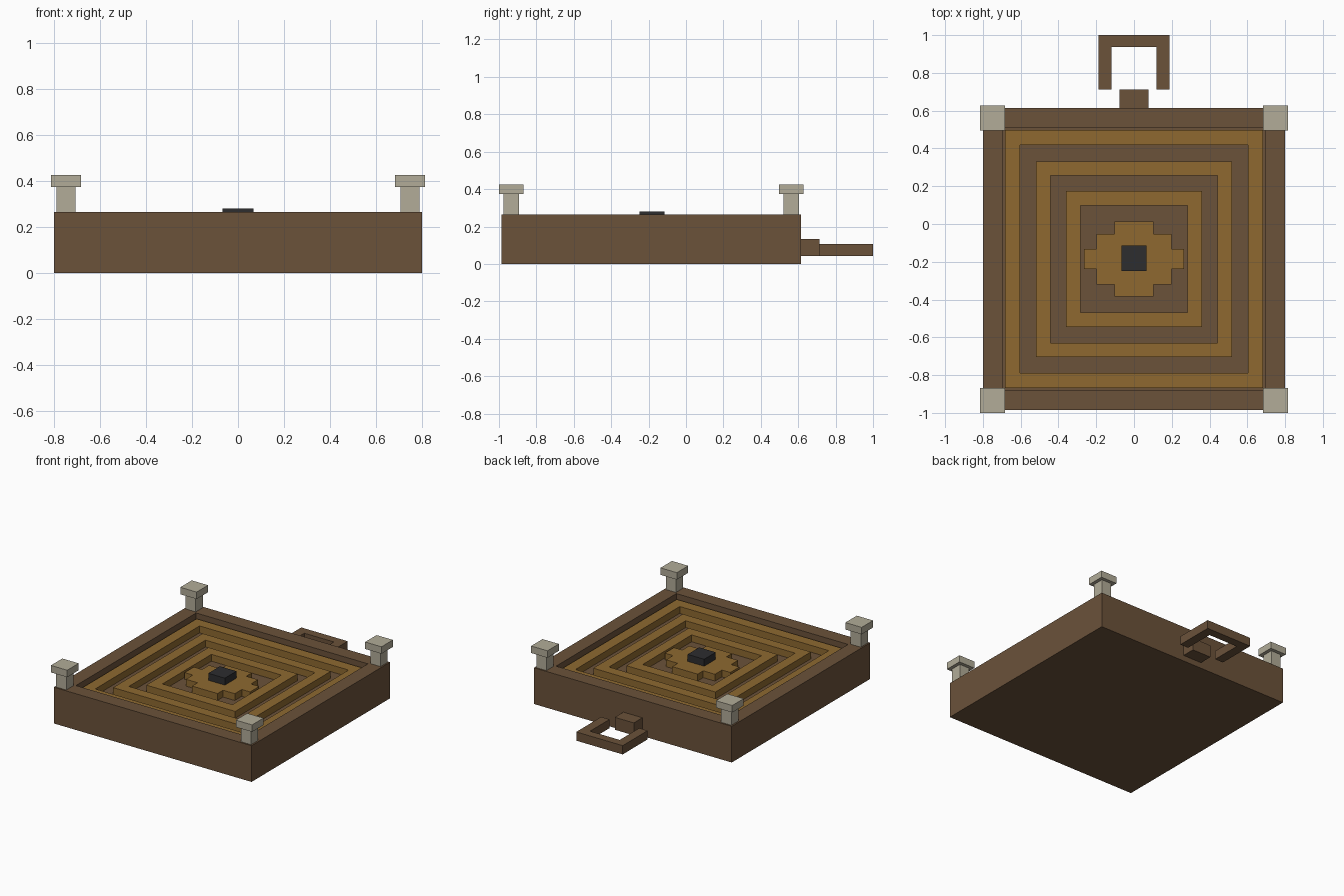
import bpy, bmesh

if "Cube" in bpy.data.objects:
    bpy.data.objects.remove(bpy.data.objects["Cube"])

CY = -0.186  # centre of the tray along y


def material(name, rgb):
    m = bpy.data.materials.new(name)
    lin = [((c / 255 + 0.055) / 1.055) ** 2.4 for c in rgb]
    m.diffuse_color = (*lin, 1)
    m.use_nodes = True
    m.node_tree.nodes["Principled BSDF"].inputs["Base Color"].default_value = m.diffuse_color
    return m


wood = material("dark wood", (107, 82, 58))
gold = material("golden wood", (142, 105, 48))
stone = material("pale stone", (178, 172, 152))
black = material("black", (45, 45, 47))


def prism(name, outer, z0, z1, mat, inner=None):
    """Extrude a closed outline; an inner outline with equal point count makes a ring."""
    bm = bmesh.new()
    loops = []
    for outline in [outer] + ([inner] if inner else []):
        loops.append([[bm.verts.new((x, y, z)) for x, y in outline] for z in (z0, z1)])
    n = len(outer)
    for low, high in loops:
        for i in range(n):
            j = (i + 1) % n
            bm.faces.new((low[i], low[j], high[j], high[i]))
    for level in (0, 1):
        if inner:
            a, b = loops[0][level], loops[1][level]
            for i in range(n):
                j = (i + 1) % n
                bm.faces.new((a[i], a[j], b[j], b[i]))
        else:
            bm.faces.new(loops[0][level])
    bmesh.ops.recalc_face_normals(bm, faces=bm.faces)
    mesh = bpy.data.meshes.new(name)
    bm.to_mesh(mesh)
    bm.free()
    mesh.materials.append(mat)
    ob = bpy.data.objects.new(name, mesh)
    bpy.context.collection.objects.link(ob)
    return ob


def rect(hx, hy, cx=0.0, cy=CY):
    return [(cx - hx, cy - hy), (cx + hx, cy - hy), (cx + hx, cy + hy), (cx - hx, cy + hy)]


def square(h):
    return rect(h, h)


# Tray: floor slab and surrounding wall
prism("tray_floor", square(0.695), 0, 0.18, wood)
prism("tray_wall", square(0.8), 0, 0.265, wood, square(0.695))

# Raised concentric square rings
for k, (outer, inner) in enumerate([(0.683, 0.603), (0.518, 0.443), (0.36, 0.283)]):
    prism(f"ring_{k + 1}", square(outer), 0.18, 0.23, gold, square(inner))

# Stepped round centre piece, mirrored from one quadrant
quadrant = [(0.265, 0.053), (0.198, 0.053), (0.198, 0.134), (0.103, 0.134), (0.103, 0.198)]
half = quadrant + [(-x, y) for x, y in reversed(quadrant)]
outline = half + [(-x, -y) for x, y in half]
prism("centre_disc", [(x, y + CY) for x, y in outline], 0.18, 0.23, gold)
prism("centre_block", rect(0.067, 0.067, 0, -0.181), 0.23, 0.281, black)

# Corner posts with caps
for sx, side in ((-1, "left"), (1, "right")):
    for sy, end in ((-1, "front"), (1, "back")):
        x, y = sx * 0.748, CY + sy * 0.748
        prism(f"post_{end}_{side}", rect(0.041, 0.041, x, y), 0.265, 0.375, stone)
        prism(f"post_cap_{end}_{side}", rect(0.066, 0.066, x, y), 0.375, 0.426, stone)

# Handle: mounting block and U-shaped loop
prism("handle_mount", rect(0.077, 0.05, 0, 0.663), 0.043, 0.134, wood)
u_shape = [(-0.188, 0.712), (-0.12, 0.712), (-0.12, 0.938), (0.12, 0.938),
           (0.12, 0.712), (0.188, 0.712), (0.188, 1.0), (-0.188, 1.0)]
prism("handle_loop", u_shape, 0.043, 0.107, wood)
